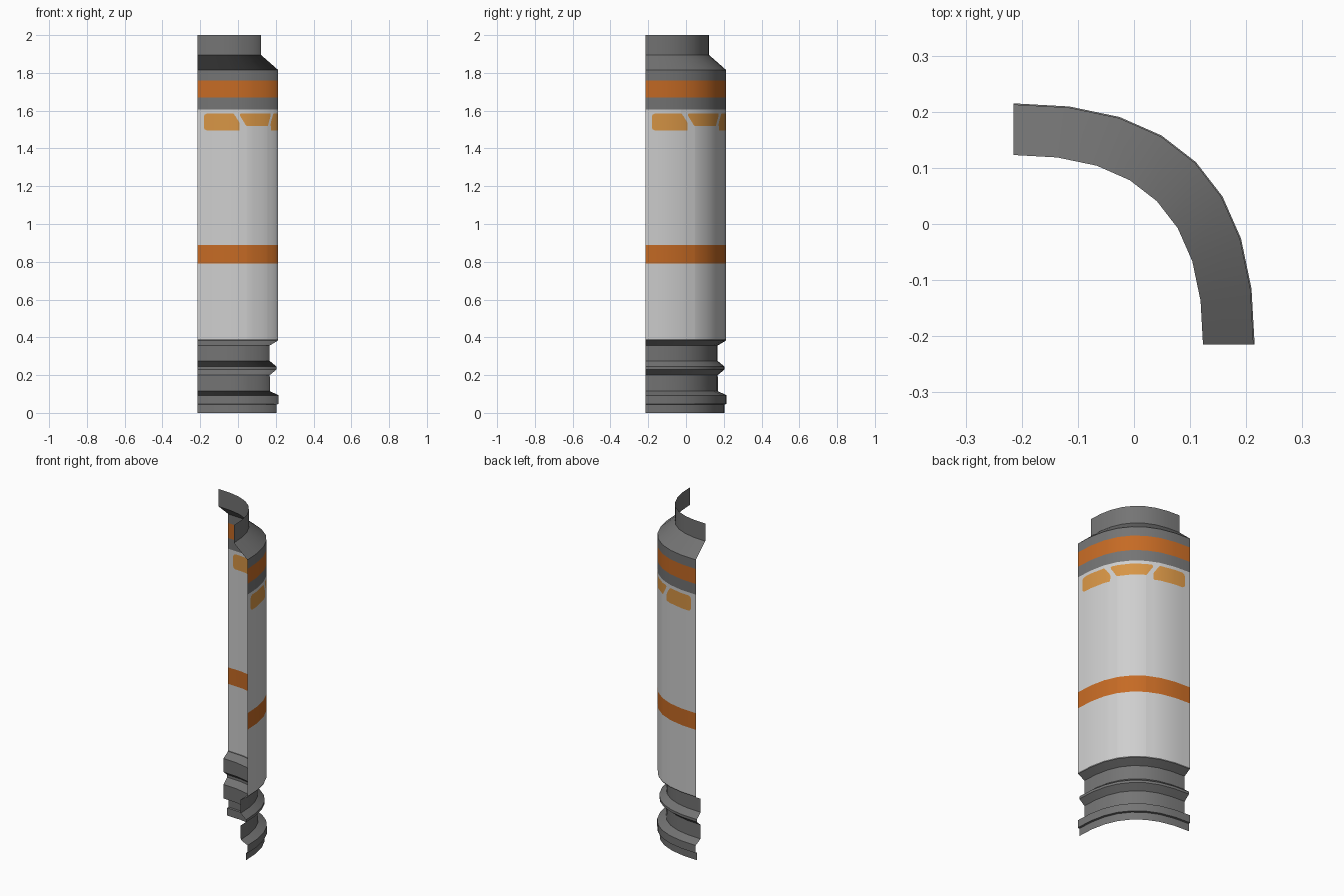
import bpy, math

if "Cube" in bpy.data.objects:
    bpy.data.objects.remove(bpy.data.objects["Cube"])

HALF = 0.215            # half width; the quarter shell is swept about the (-HALF, -HALF) corner
ANGLES = [0, 13.2, 25, 35.3, 45, 54.7, 65, 76.8, 90]


def mat(name, rgb):
    m = bpy.data.materials.new(name)
    m.diffuse_color = (*rgb, 1)
    m.use_nodes = True
    m.node_tree.nodes["Principled BSDF"].inputs["Base Color"].default_value = m.diffuse_color
    return m


GREY, WHITE, ORANGE, AMBER = range(4)
MATS = [mat("dark_grey", (0.175, 0.175, 0.175)), mat("light_grey", (0.62, 0.62, 0.62)),
        mat("orange", (0.56, 0.145, 0.018)), mat("amber", (0.68, 0.30, 0.06))]


def arc_point(t):
    """Point on the faceted, slightly squared unit quarter arc; t runs 0..8."""
    def vert(i):
        a = math.radians(ANGLES[i])
        r = 1 + 0.07 * math.sin(2 * a) ** 2
        return r * math.sin(a), r * math.cos(a)
    i = min(int(t), 7)
    f = t - i
    p, q = vert(i), vert(i + 1)
    return p[0] + (q[0] - p[0]) * f, p[1] + (q[1] - p[1]) * f


def shell(name, profile, columns, rule):
    """Sweep (z, radius) rows round the quarter arc; rule(z, column) picks the material."""
    verts, faces, ids = [], [], []
    for z, r in profile:
        for t in columns(z):
            x, y = arc_point(t)
            verts.append((x * r - HALF, y * r - HALF, z))
    n = len(columns(0))
    for j in range(len(profile) - 1):
        for i in range(n - 1):
            a = j * n + i
            faces.append((a, a + n, a + n + 1, a + 1))
            ids.append(rule((profile[j][0] + profile[j + 1][0]) / 2, i))
    me = bpy.data.meshes.new(name)
    me.from_pydata(verts, [], faces)
    for m in MATS:
        me.materials.append(m)
    me.polygons.foreach_set("material_index", ids)
    me.update()
    ob = bpy.data.objects.new(name, me)
    bpy.context.collection.objects.link(ob)
    # outward normals
    me.flip_normals() if me.polygons[0].normal.x < 0 else None
    bpy.ops.object.select_all(action='DESELECT')
    ob.select_set(True)
    bpy.context.view_layer.objects.active = ob
    bpy.ops.object.shade_smooth_by_angle(angle=math.radians(30))
    return ob


def plain(z):
    return list(range(9))


def lerp_table(table, z):
    """Piecewise linear lookup, clamped at both ends."""
    if z <= table[0][0]:
        return table[0][1]
    for (z0, v0), (z1, v1) in zip(table, table[1:]):
        if z <= z1:
            return v0 + (v1 - v0) * (z - z0) / (z1 - z0)
    return table[-1][1]


# Edge curves of the amber panels: outer end, slanted end, start of the middle panel
OUTER = [(1.495, 0.50), (1.501, 0.38), (1.510, 0.35), (1.570, 0.35), (1.580, 0.40), (1.586, 0.52)]
SLANT = [(1.495, 2.45), (1.530, 2.48), (1.545, 2.40), (1.570, 2.18), (1.580, 2.08), (1.586, 2.02)]
MIDDLE = [(1.518, 2.97), (1.526, 2.88), (1.545, 2.74), (1.570, 2.52), (1.580, 2.50), (1.586, 2.56)]


def panel_columns(z):
    half = [0, lerp_table(OUTER, z), 1, 2, lerp_table(SLANT, z), lerp_table(MIDDLE, z), 3]
    return half + [4] + [8 - t for t in reversed(half)]


def body_rule(z, i):
    i = min(i, 13 - i)                       # mirrored about the middle
    if 0.79 < z < 0.89:
        return ORANGE
    if 1 <= i <= 3 and 1.495 < z < 1.586:
        return AMBER
    if i >= 5 and 1.518 < z < 1.586:
        return AMBER
    return WHITE


# Grooved base
shell("grooved_base", [(0, .418), (.045, .419), (.047, .43), (.093, .43), (.115, .384), (.2, .383),
                       (.23, .419), (.245, .419), (.275, .383), (.357, .383), (.383, .427), (.39, .428)],
      plain, lambda z, i: GREY)

# Light body with a middle stripe and amber panels near the top
rows = [.39, .79, .89, 1.495, 1.501, 1.51, 1.518, 1.526, 1.53, 1.545, 1.57, 1.58, 1.586, 1.605]
shell("body", [(z, .428) for z in rows], panel_columns, body_rule)

# Grey collar with orange stripe
shell("collar", [(1.605, .428), (1.67, .428), (1.76, .428), (1.815, .428)], plain,
      lambda z, i: ORANGE if 1.67 < z < 1.76 else GREY)

# Sloped shoulder and narrow neck
shell("shoulder_and_neck", [(1.815, .428), (1.894, .338), (2.0, .338)], plain, lambda z, i: GREY)
